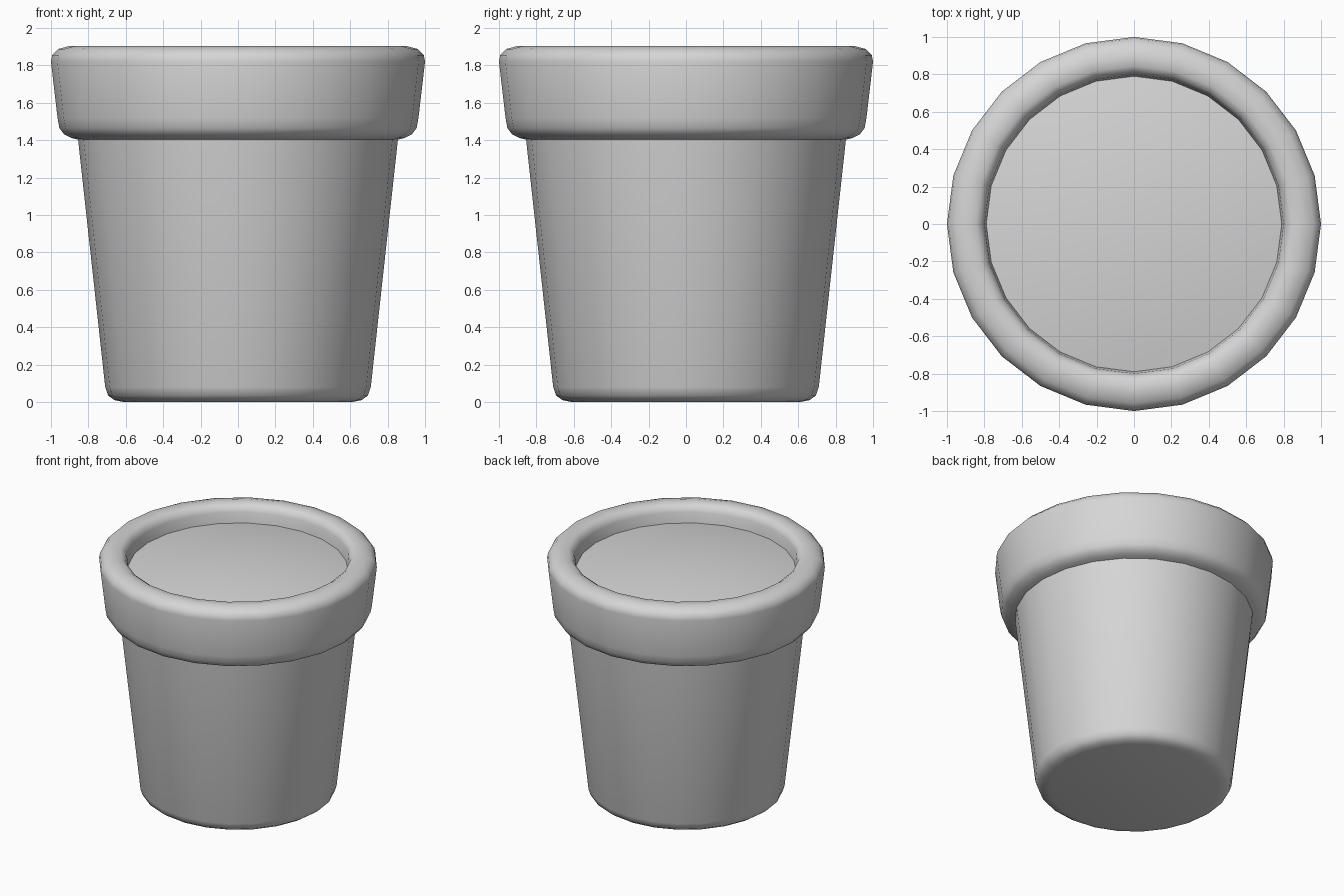
import bpy
import bmesh
from math import cos, sin, tau, radians

if "Cube" in bpy.data.objects:
    bpy.data.objects.remove(bpy.data.objects["Cube"], do_unlink=True)

SIDES = 24

# One plain grey for the whole pot
grey = bpy.data.materials.new("light grey")
grey.use_nodes = True
colour = (0.67, 0.67, 0.67, 1)
grey.diffuse_color = colour
grey.node_tree.nodes["Principled BSDF"].inputs["Base Color"].default_value = colour


def lathe(name, profile, cap_start, cap_end):
    """Turn an (r, z) profile around the z axis, with optional flat caps."""
    bm = bmesh.new()
    rings = [[bm.verts.new((r * cos(tau * i / SIDES), r * sin(tau * i / SIDES), z))
              for i in range(SIDES)] for r, z in profile]
    for a, b in zip(rings, rings[1:]):
        for i in range(SIDES):
            j = (i + 1) % SIDES
            bm.faces.new((a[i], a[j], b[j], b[i]))
    if cap_start:
        bm.faces.new(rings[0][::-1])
    if cap_end:
        bm.faces.new(rings[-1])
    mesh = bpy.data.meshes.new(name)
    bm.to_mesh(mesh)
    bm.free()
    mesh.materials.append(grey)
    obj = bpy.data.objects.new(name, mesh)
    bpy.context.collection.objects.link(obj)
    bpy.ops.object.select_all(action="DESELECT")
    obj.select_set(True)
    bpy.context.view_layer.objects.active = obj
    bpy.ops.object.shade_smooth_by_angle(angle=radians(60))


# Pot wall: rounded foot, tapered body, overhanging rim, inner lip
foot = [(0.61, 0), (0.66, 0.01), (0.695, 0.035), (0.71, 0.08)]
body_top = [(0.855, 1.403)]
rim = [(0.89, 1.412), (0.93, 1.432), (0.955, 1.465), (0.965, 1.52),
       (1.0, 1.82), (0.993, 1.855), (0.96, 1.888), (0.9, 1.904)]
lip = [(0.845, 1.9), (0.815, 1.88), (0.8, 1.845), (0.787, 1.74)]
lathe("pot", foot + body_top + rim + lip, True, False)

# Soil: gently domed disc whose edge is buried in the wall
dome = [(r, 1.765 + 0.07 * (1 - (r / 0.79) ** 2)) for r in (0.82, 0.7, 0.55, 0.4, 0.25, 0.1)]
lathe("soil", dome, False, True)
